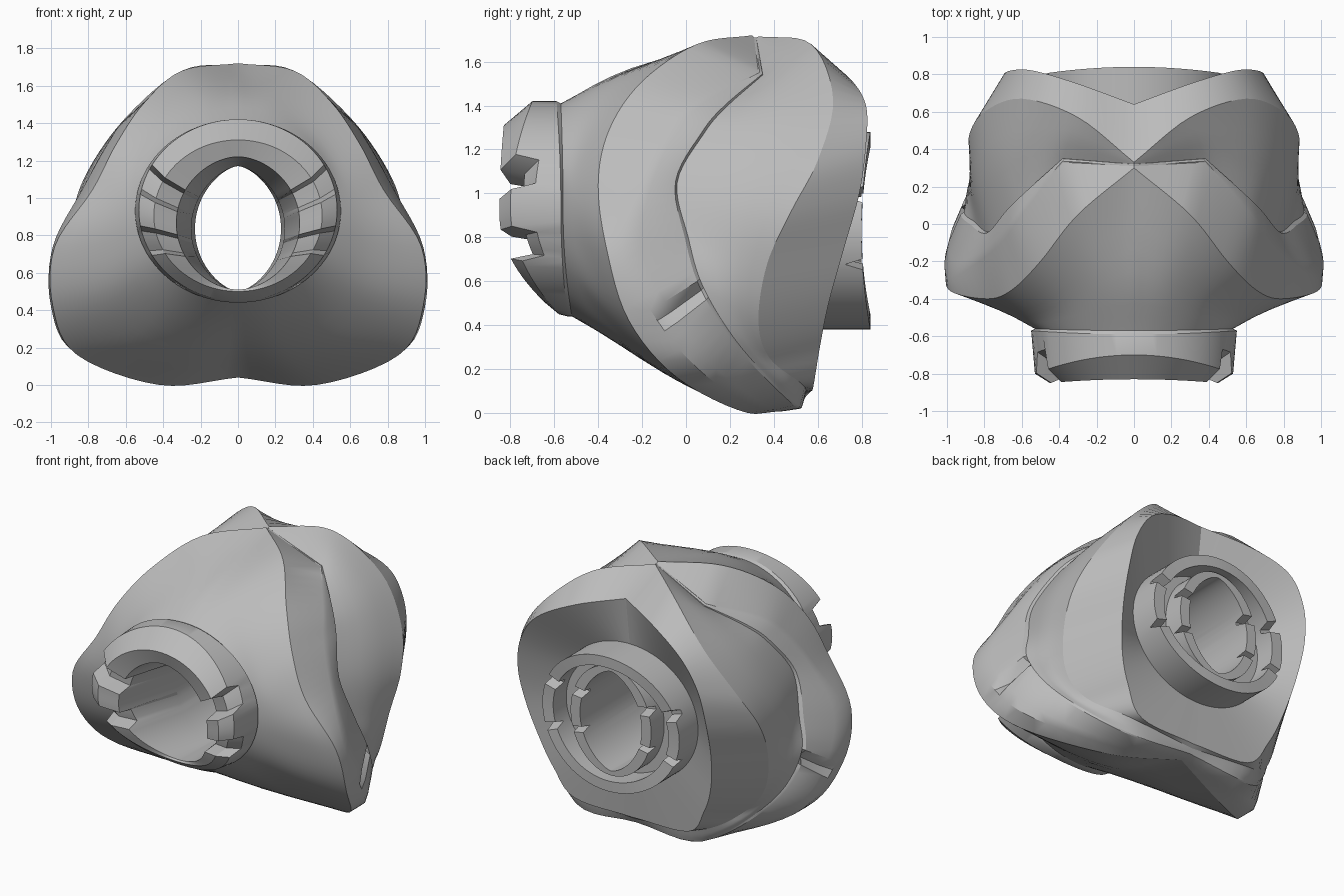
import bpy, bmesh, math
from mathutils import Vector

default = bpy.data.objects.get("Cube")
if default:
    bpy.data.objects.remove(default, do_unlink=True)

STEPS = 6          # samples between two control points of a rail
SPANS = 9          # spans of every rail, top centre to bottom centre
COUNT = SPANS * STEPS


def make_material(name, colour):
    mat = bpy.data.materials.new(name)
    mat.use_nodes = True
    mat.diffuse_color = colour
    mat.node_tree.nodes["Principled BSDF"].inputs["Base Color"].default_value = colour
    return mat


def spline(points, steps=STEPS):
    """Smooth curve through the control points."""
    points = [Vector(p) for p in points]
    padded = [points[0] * 2 - points[1]] + points + [points[-1] * 2 - points[-2]]
    curve = []
    for a, b, c, d in zip(padded, padded[1:], padded[2:], padded[3:]):
        for k in range(steps):
            t = k / steps
            curve.append(b + (c - a) * (t / 2)
                         + (a * 2 - b * 5 + c * 4 - d) * (t * t / 2)
                         + (b * 3 - a - c * 3 + d) * (t ** 3 / 2))
    return curve + [points[-1]]


def cornered(points):
    """Spline with a sharp corner at its second control point."""
    return spline(points[:2])[:-1] + spline(points[1:])


def ring(radius, top, bottom, y_top, y_side=None, y_bottom=None, point=1):
    """Half oval around the y axis; point above one sharpens both ends."""
    y_side = y_top if y_side is None else y_side
    y_bottom = y_top if y_bottom is None else y_bottom
    curve = []
    for k in range(COUNT + 1):
        angle = math.pi * k / COUNT
        side, up = max(math.sin(angle), 0), math.cos(angle)
        end = y_top if up > 0 else y_bottom
        curve.append(Vector((radius * side ** point,
                             y_side + (end - y_side) * up * up,
                             (top + bottom) / 2 + up * (top - bottom) / 2)))
    return curve


def sweep(rails, steps):
    """Extra smooth rails between the given rails."""
    columns = [spline(column, steps) for column in zip(*rails)]
    return [list(row) for row in zip(*columns)]


def between(first, second, fraction, swell):
    """Rail between two others, swollen outwards along its middle."""
    rail = []
    for k, (a, b) in enumerate(zip(first, second)):
        p = a.lerp(b, fraction)
        outward = Vector((p.x, 0, p.z - .85)).normalized()
        rail.append(p + outward * swell * math.sin(math.pi * k / COUNT))
    return rail


def carve(rail, centres, half_width, shift):
    """Push the rail in around the given angles, measured from the top."""
    return [p + Vector(shift)
            if any(abs(180 * k / COUNT - c) < half_width for c in centres) else p
            for k, p in enumerate(rail)]


def collar_notch(rail):
    return carve(rail, (70, 111), 8, (0, .11, 0))


def back_gap(rail):
    return carve(rail, (68, 110), 2.5, (0, -.08, 0))


def side_slot(fraction):
    """Rail across the rear wing panel, sunk where the slot runs."""
    return carve(between(lobe_front, cape_lip, fraction, .015), (120,), 2, (-.05, 0, 0))


# Rails of the right half of the shell, from the top centre to the bottom centre
flare = spline([(0, -.25, 1.57), (.2, -.32, 1.52), (.38, -.42, 1.38), (.52, -.48, 1.2),
                (.62, -.5, 1), (.7, -.46, .76), (.68, -.38, .5), (.52, -.22, .28),
                (.26, -.1, .18), (0, -.08, .2)])
cape_ridge = spline([(0, .3, 1.72), (.3, .05, 1.68), (.5, -.2, 1.51), (.65, -.35, 1.29),
                     (.78, -.4, 1.04), (.98, -.36, .74), (.99, -.26, .42), (.86, -.04, .16),
                     (.42, .28, 0), (0, .45, .04)])
cape_lip = cornered([(0, .31, 1.71), (.38, .33, 1.55), (.6, .05, 1.42), (.7, -.09, 1.28),
                     (.83, -.2, 1.05), (.99, -.29, .74), (1, -.13, .42), (.87, .09, .17),
                     (.42, .36, .01), (0, .48, .04)])
lobe_front = cornered([(0, .32, 1.71), (.38, .35, 1.54), (.57, .18, 1.39), (.67, .08, 1.27),
                       (.77, -.04, 1.05), (.85, .01, .8), (.91, .08, .57), (.81, .25, .3),
                       (.47, .5, .04), (0, .53, .05)])
lobe_back = spline([(0, .33, 1.715), (.3, .57, 1.68), (.6, .67, 1.43), (.8, .6, 1.15),
                    (.88, .48, .92), (.87, .37, .68), (.82, .33, .42), (.7, .38, .25),
                    (.48, .53, .13), (0, .55, .08)])
back_ridge = spline([(0, .64, 1.6), (.3, .75, 1.52), (.54, .82, 1.4), (.66, .82, 1.22),
                     (.7, .79, 1), (.69, .72, .75), (.64, .65, .5), (.56, .61, .3),
                     (.42, .58, .12), (0, .57, .1)])
neck_base = ring(.53, 1.41, .44, -.57, -.56, -.52)

# Bore and back rings
rails = [
    ring(.25, 1.17, .5, -.3, point=1.3),
    back_gap(ring(.23, 1.17, .5, .8, point=1.3)),
    back_gap(ring(.3, 1.2, .47, .8)),
    ring(.3, 1.2, .47, .66),
    ring(.43, 1.21, .45, .66),
    back_gap(ring(.43, 1.21, .45, .84, .8)),
    back_gap(ring(.51, 1.28, .38, .84, .8)),
    ring(.51, 1.28, .38, .6),
    back_ridge,
]
creases = [back_ridge]

# Side lobes, rear wing panels, cape and flare
lobes = sweep([lobe_back, between(lobe_front, lobe_back, .5, .02), lobe_front], 3)
cape = sweep([cape_ridge, flare, neck_base], 4)
rails += lobes + [side_slot(.05), side_slot(.7), cape_lip] + cape
creases += [lobes[0], lobes[-1], cape[0]]

# Front collar, closing the loop back into the bore
rails += [
    ring(.55, 1.42, .44, -.59, -.57, -.54),
    collar_notch(ring(.53, 1.42, .45, -.7, -.8, -.58)),
    collar_notch(ring(.45, 1.31, .5, -.83, -.85, -.64)),
    collar_notch(ring(.33, 1.22, .51, -.8, -.8, -.63, point=1.1)),
]

# Mirror every rail into a full loop and skin neighbouring loops
bm = bmesh.new()
grid = []
for rail in rails:
    mirrored = [Vector((-p.x, p.y, p.z)) for p in rail[-2:0:-1]]
    grid.append([bm.verts.new(p) for p in rail + mirrored])
for a, b in zip(grid, grid[1:] + grid[:1]):
    for k in range(len(a)):
        n = (k + 1) % len(a)
        bm.faces.new((a[k], a[n], b[n], b[k]))

# Keep the edges of the bands sharp
for rail, loop in zip(rails, grid):
    if any(rail is crease for crease in creases):
        for a, b in zip(loop, loop[1:] + loop[:1]):
            bm.edges.get((a, b)).smooth = False
bmesh.ops.recalc_face_normals(bm, faces=bm.faces)
mesh = bpy.data.meshes.new("joint_shell")
bm.to_mesh(mesh)
bm.free()

shell = bpy.data.objects.new("joint_shell", mesh)
bpy.context.collection.objects.link(shell)
mesh.materials.append(make_material("plain grey", (.5, .5, .5, 1)))
bpy.context.view_layer.objects.active = shell
shell.select_set(True)
bpy.ops.object.shade_smooth_by_angle(angle=math.radians(28), keep_sharp_edges=True)
